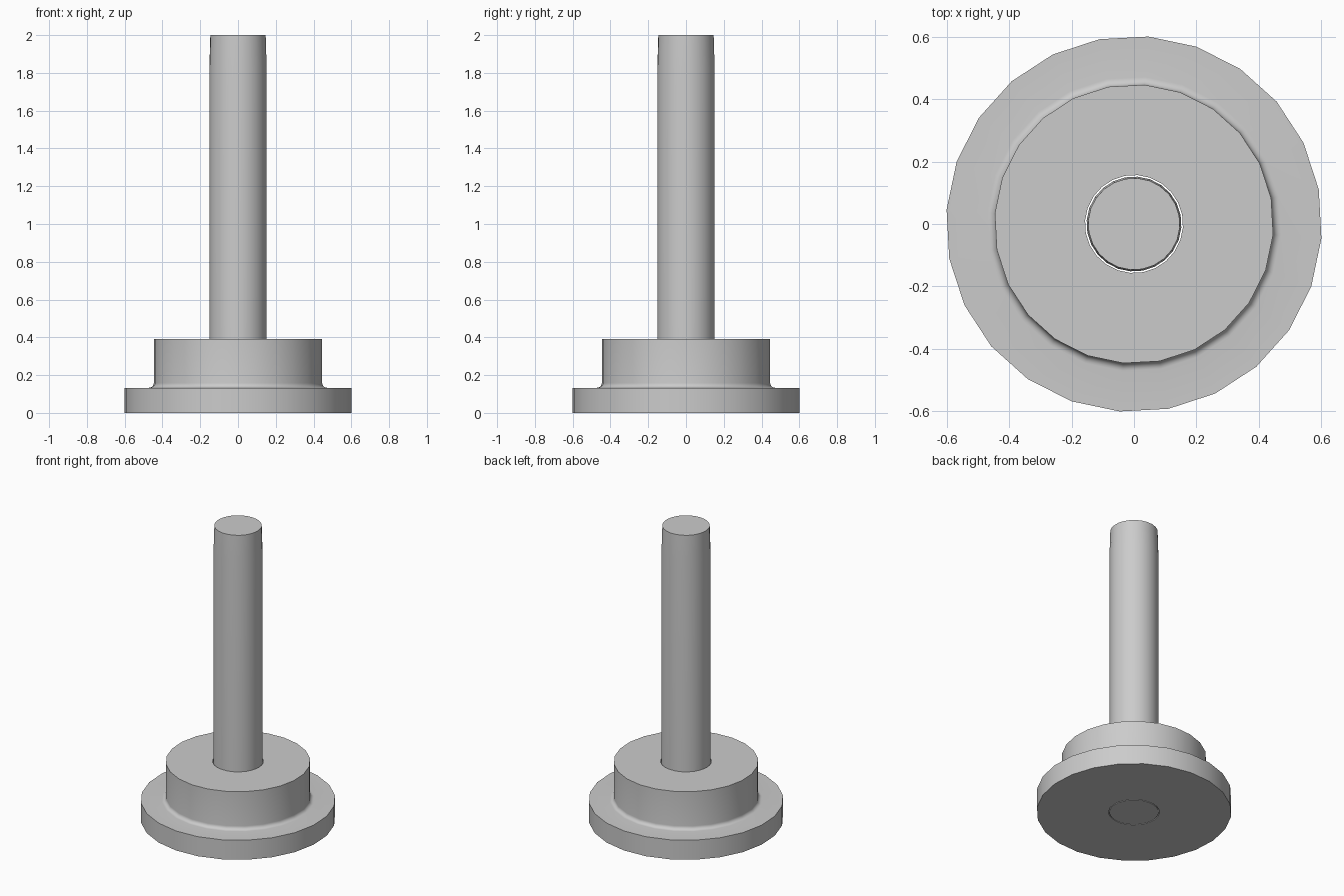
import bpy, bmesh, math

cube = bpy.data.objects.get("Cube")
if cube:
    bpy.data.objects.remove(cube, do_unlink=True)

SIDES = 24
TURN = math.radians(-4.4)

steel = bpy.data.materials.new("grey steel")
steel.use_nodes = True
GREY = (0.6, 0.6, 0.6, 1)
steel.diffuse_color = GREY
steel.node_tree.nodes["Principled BSDF"].inputs["Base Color"].default_value = GREY


def lathe(name, profile, closed):
    """Revolve (radius, z) points; open profiles are capped at both ends."""
    bm = bmesh.new()
    rings = []
    for r, z in profile:
        angles = [TURN + math.tau * i / SIDES for i in range(SIDES)]
        rings.append([bm.verts.new((r * math.cos(a), r * math.sin(a), z)) for a in angles])
    pairs = list(zip(rings, rings[1:]))
    if closed:
        pairs.append((rings[-1], rings[0]))
    else:
        bm.faces.new(rings[0])
        bm.faces.new(rings[-1])
    for low, high in pairs:
        for i in range(SIDES):
            j = (i + 1) % SIDES
            bm.faces.new((low[i], low[j], high[j], high[i]))
    bmesh.ops.recalc_face_normals(bm, faces=bm.faces)
    mesh = bpy.data.meshes.new(name)
    bm.to_mesh(mesh)
    bm.free()
    mesh.materials.append(steel)
    obj = bpy.data.objects.new(name, mesh)
    bpy.context.collection.objects.link(obj)
    bpy.ops.object.select_all(action="DESELECT")
    obj.select_set(True)
    bpy.context.view_layer.objects.active = obj
    bpy.ops.object.shade_smooth_by_angle(angle=math.radians(30))
    return obj


# Flanged bushing: wide flange, filleted into the hub, with a through bore
FLANGE_R, HUB_R, BORE_R = 0.602, 0.447, 0.157
FLANGE_Z, HUB_Z, FILLET = 0.133, 0.392, 0.025
fillet = []
for k in range(7):
    a = math.pi / 2 * k / 6
    fillet.append((HUB_R + FILLET * (1 - math.sin(a)),
                   FLANGE_Z + FILLET * (1 - math.cos(a))))
lathe("flanged_bushing",
      [(BORE_R, 0), (FLANGE_R, 0), (FLANGE_R, FLANGE_Z)] + fillet
      + [(HUB_R, HUB_Z), (BORE_R, HUB_Z)], closed=True)

# Pin running through the bore, with a slightly tapered tip
lathe("pin", [(0.152, 0), (0.152, 1.83), (0.147, 2.0)], closed=False)
